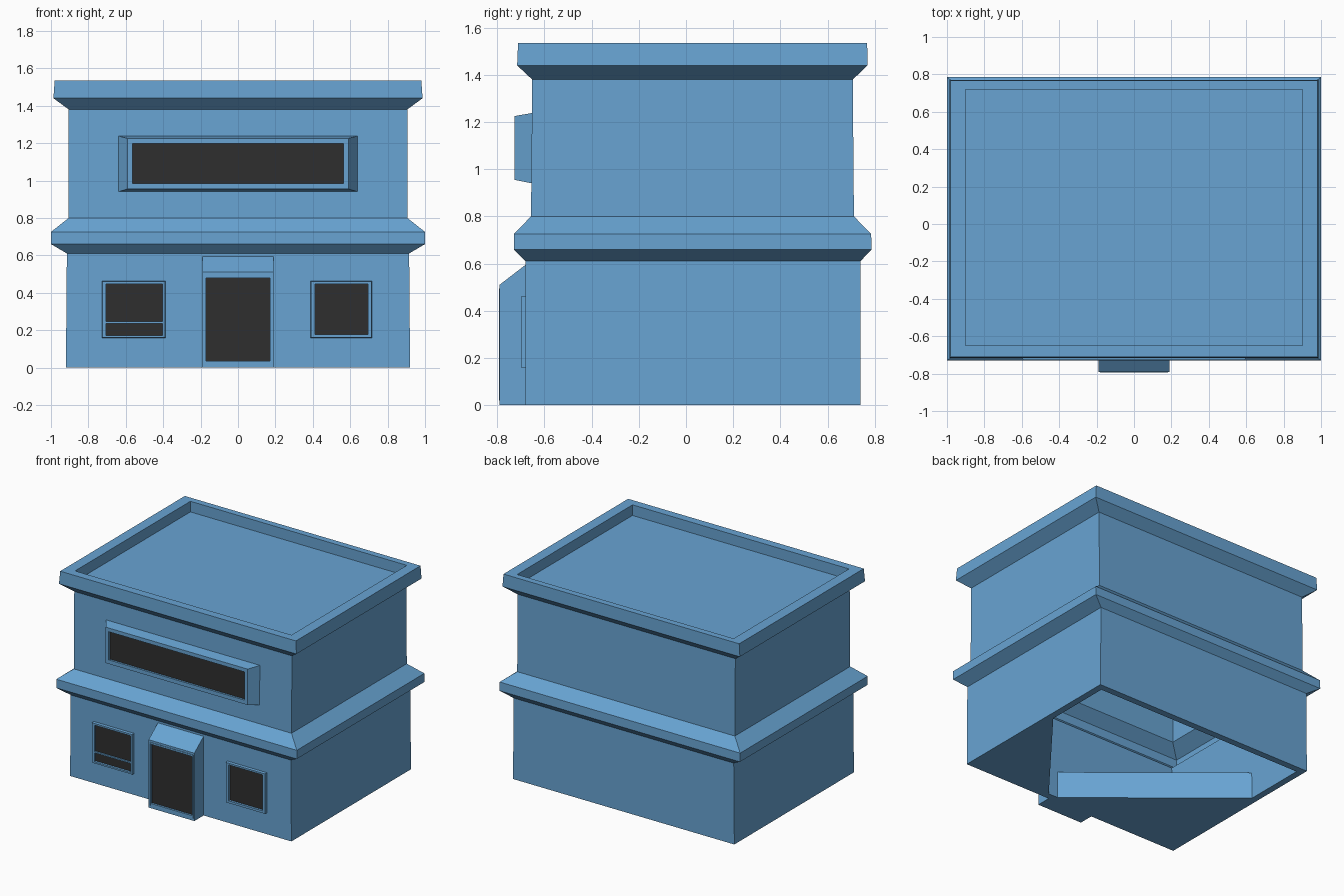
import bpy, bmesh

cube = bpy.data.objects.get("Cube")
if cube:
    bpy.data.objects.remove(cube)


def material(name, colour):
    m = bpy.data.materials.new(name)
    m.use_nodes = True
    m.diffuse_color = colour
    m.node_tree.nodes["Principled BSDF"].inputs["Base Color"].default_value = colour
    return m


BLUE = material("wall blue", (0.138, 0.371, 0.651, 1))
BLACK = material("dark glass", (0.028, 0.028, 0.028, 1))


def loft(name, rings, end_material=0):
    """Join matching rings of points and cap both ends."""
    bm = bmesh.new()
    loops = [[bm.verts.new(p) for p in ring] for ring in rings]
    n = len(loops[0])
    for a, b in zip(loops, loops[1:]):
        for i in range(n):
            j = (i + 1) % n
            bm.faces.new((a[i], a[j], b[j], b[i]))
    bm.faces.new(loops[0])
    cap = bm.faces.new(loops[-1])
    bmesh.ops.recalc_face_normals(bm, faces=bm.faces)
    cap.material_index = end_material
    mesh = bpy.data.meshes.new(name)
    bm.to_mesh(mesh)
    bm.free()
    mesh.materials.append(BLUE)
    mesh.materials.append(BLACK)
    obj = bpy.data.objects.new(name, mesh)
    bpy.context.collection.objects.link(obj)
    return obj


def flat_ring(half, front, back, z):
    return [(-half, front, z), (half, front, z), (half, back, z), (-half, back, z)]


def upright_ring(y, x0, x1, z0, z1):
    return [(x0, y, z0), (x1, y, z0), (x1, y, z1), (x0, y, z1)]


def framed_panel(name, base_y, base, front_y, front, glass, depth):
    """Raised frame whose recessed centre is dark."""
    return loft(name, [upright_ring(base_y, *base), upright_ring(front_y, *front),
                       upright_ring(front_y, *glass),
                       upright_ring(front_y + depth, *glass)], 1)


# Hollow building shell: inner wall, outer wall with both cornices, sunken roof
wall = [
    (0.92, -0.68, 0.74, 0.0),
    (0.915, -0.68, 0.74, 0.61),
    (1.0, -0.73, 0.787, 0.66),
    (1.0, -0.73, 0.785, 0.725),
    (0.905, -0.657, 0.712, 0.8),
    (0.905, -0.652, 0.707, 1.38),
]
parapet = [
    (0.987, -0.716, 0.77, 1.44),
    (0.98, -0.712, 0.768, 1.535),
    (0.9, -0.65, 0.72, 1.535),
    (0.9, -0.65, 0.72, 1.455),
]
T = 0.05
inner = [(h - T, f + T, b - T, z) for h, f, b, z in reversed(wall)]
loft("building_shell", [flat_ring(*r) for r in inner + wall + parapet])

# Floor blocks in the front corners, open towards the middle
for name, corners in (
    ("left_floor_block", [(0.91, 0.23), (0.2, -0.67), (0.91, -0.67)]),
    ("right_floor_block", [(0.2, -0.67), (-0.91, 0.25), (-0.91, -0.67)]),
):
    loft(name, [[(x, y, z) for x, y in corners] for z in (0, 0.2)])

# Doorway with sloping hood
framed_panel("doorway", -0.66, (-0.19, 0.19, 0, 0.61), -0.79,
             (-0.19, 0.19, 0, 0.51), (-0.172, 0.172, 0.035, 0.48), 0.015)
# Slim raised trim around the door
for name, box in (
    ("door_trim_right", (-0.183, -0.175, 0.02, 0.495)),
    ("door_trim_left", (0.175, 0.183, 0.02, 0.495)),
    ("door_trim_top", (-0.183, 0.183, 0.487, 0.495)),
):
    loft(name, [upright_ring(-0.78, *box), upright_ring(-0.793, *box)])

# Ground floor windows
framed_panel("right_window", -0.66, (-0.73, -0.385, 0.157, 0.465), -0.70,
             (-0.725, -0.39, 0.16, 0.46), (-0.705, -0.403, 0.172, 0.447), 0.017)
framed_panel("left_window", -0.66, (0.385, 0.718, 0.157, 0.465), -0.70,
             (0.39, 0.713, 0.16, 0.46), (0.412, 0.695, 0.177, 0.447), 0.017)
bar = (-0.705, -0.403, 0.236, 0.246)
loft("right_window_bar", [upright_ring(-0.675, *bar), upright_ring(-0.695, *bar)])

# Wide upper window in a tapered surround
framed_panel("upper_window", -0.63, (-0.655, 0.655, 0.935, 1.242), -0.728,
             (-0.59, 0.59, 0.955, 1.225), (-0.565, 0.565, 0.985, 1.197), 0.015)
